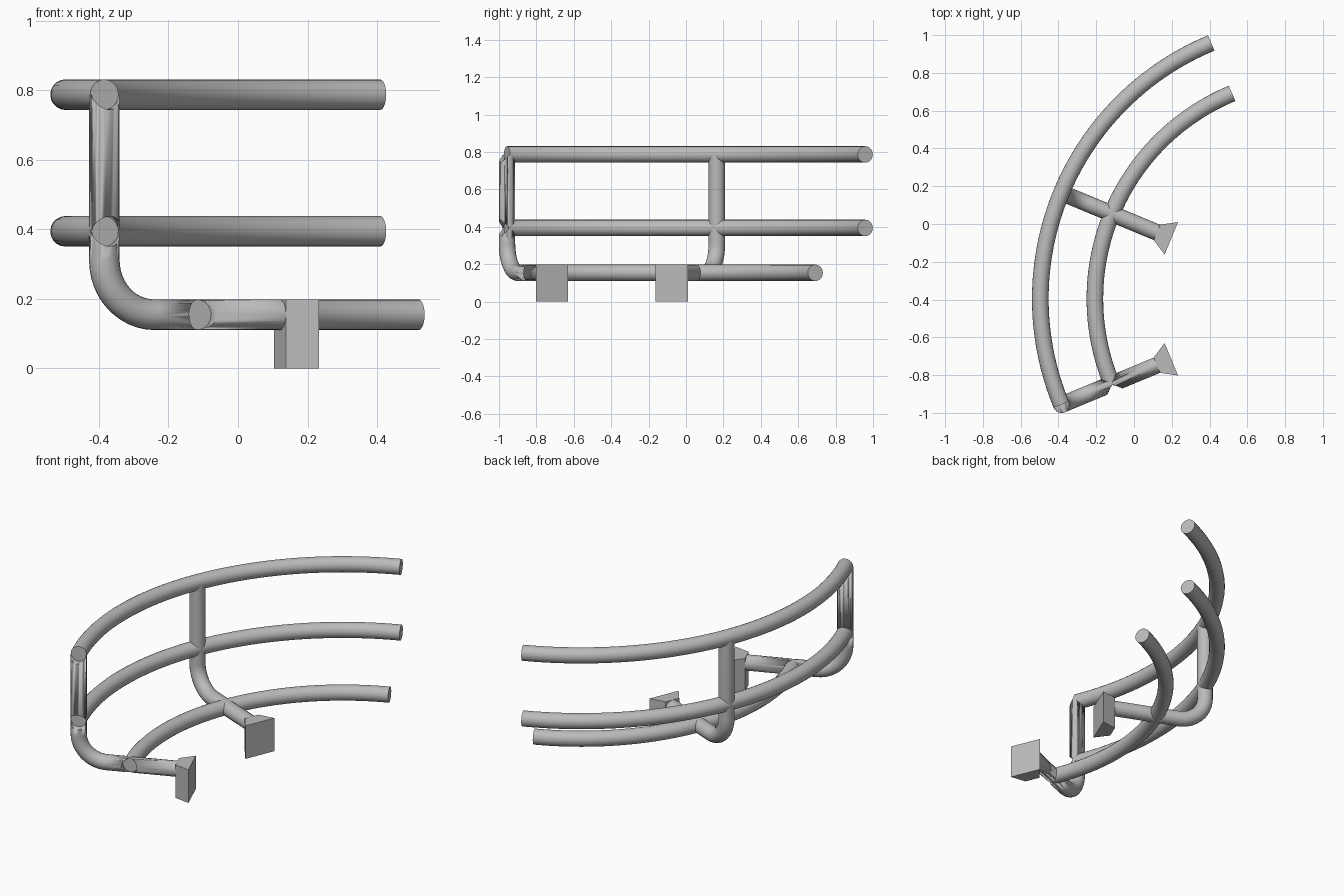
import bpy, bmesh
from math import sin, cos, pi, radians
from mathutils import Vector

cube = bpy.data.objects.get("Cube")
if cube:
    bpy.data.objects.remove(cube, do_unlink=True)

TUBE = 0.044                        # tube radius
CENTRE = Vector((0.97, -0.396, 0))  # centre of the concentric rails
OUTER, INNER = 1.466, 1.177         # rail radii
LOW, MID, TOP = 0.154, 0.394, 0.787 # rail heights
BEND = 0.156
FRONT, REAR, END = radians(202.5), radians(157.5), radians(112.5)

steel = bpy.data.materials.new("grey steel")
steel.use_nodes = True
GREY = (0.5, 0.5, 0.5, 1)
steel.diffuse_color = GREY
steel.node_tree.nodes["Principled BSDF"].inputs["Base Color"].default_value = GREY


def polar(radius, angle, z):
    return CENTRE + Vector((radius * cos(angle), radius * sin(angle), z))


def activate(obj):
    bpy.ops.object.select_all(action="DESELECT")
    obj.select_set(True)
    bpy.context.view_layer.objects.active = obj


def tube(name, points, radius=TUBE):
    """Capped round tube along a path."""
    curve = bpy.data.curves.new(name, "CURVE")
    curve.dimensions = "3D"
    curve.bevel_depth = radius
    curve.bevel_resolution = 8
    curve.use_fill_caps = True
    spline = curve.splines.new("POLY")
    spline.points.add(len(points) - 1)
    for p, co in zip(spline.points, points):
        p.co = (*co, 1)
    obj = bpy.data.objects.new(name, curve)
    bpy.context.collection.objects.link(obj)
    activate(obj)
    bpy.ops.object.convert(target="MESH")
    obj = bpy.context.object
    bm = bmesh.new()
    bm.from_mesh(obj.data)
    bmesh.ops.remove_doubles(bm, verts=bm.verts, dist=1e-5)
    bmesh.ops.recalc_face_normals(bm, faces=bm.faces)
    bm.to_mesh(obj.data)
    bm.free()
    obj.data.materials.clear()
    obj.data.materials.append(steel)
    bpy.ops.object.shade_smooth_by_angle(angle=radians(35))
    return obj


def cope(obj, radius, z):
    """Notch a support where a rail butts into it."""
    along = Vector((-sin(FRONT), cos(FRONT), 0))
    mid = polar(radius, FRONT, z)
    cutter = tube("cope_cutter", [mid - along * 0.1, mid + along * 0.1], TUBE * 0.985)
    mod = obj.modifiers.new("cope", "BOOLEAN")
    mod.operation, mod.solver, mod.object = "DIFFERENCE", "EXACT", cutter
    activate(obj)
    bpy.ops.object.modifier_apply(modifier=mod.name)
    bpy.data.objects.remove(cutter, do_unlink=True)


# Three curved rails
for name, radius, z in (("top_rail", OUTER, TOP), ("middle_rail", OUTER, MID),
                        ("lower_rail", INNER, LOW)):
    steps = 64
    tube(name, [polar(radius, FRONT + (END - FRONT) * i / steps, z) for i in range(steps + 1)])

for side, angle in (("front", FRONT), ("rear", REAR)):
    # Upright post bending into a horizontal arm
    path = [polar(OUTER, angle, TOP)]
    for i in range(13):
        a = i / 12 * pi / 2
        path.append(polar(OUTER - BEND * (1 - cos(a)), angle, LOW + BEND * (1 - sin(a))))
    path.append(polar(0.9, angle, LOW))
    support = tube(side + "_support", path)
    if side == "front":
        for radius, z in ((OUTER, TOP), (OUTER, MID), (INNER, LOW)):
            cope(support, radius, z)

    # Flared mounting foot
    across = Vector((-sin(angle), cos(angle), 0))
    bm = bmesh.new()
    base = [bm.verts.new(polar(r, angle, 0) + across * w)
            for r, w in ((0.919, -TUBE), (0.919, TUBE), (0.836, 0.093), (0.836, -0.093))]
    face = bm.faces.new(base)
    new = bmesh.ops.extrude_face_region(bm, geom=[face])["geom"]
    bmesh.ops.translate(bm, vec=(0, 0, LOW + TUBE),
                        verts=[v for v in new if isinstance(v, bmesh.types.BMVert)])
    bmesh.ops.recalc_face_normals(bm, faces=bm.faces)
    mesh = bpy.data.meshes.new(side + "_foot")
    bm.to_mesh(mesh)
    bm.free()
    mesh.materials.append(steel)
    bpy.context.collection.objects.link(bpy.data.objects.new(side + "_foot", mesh))
